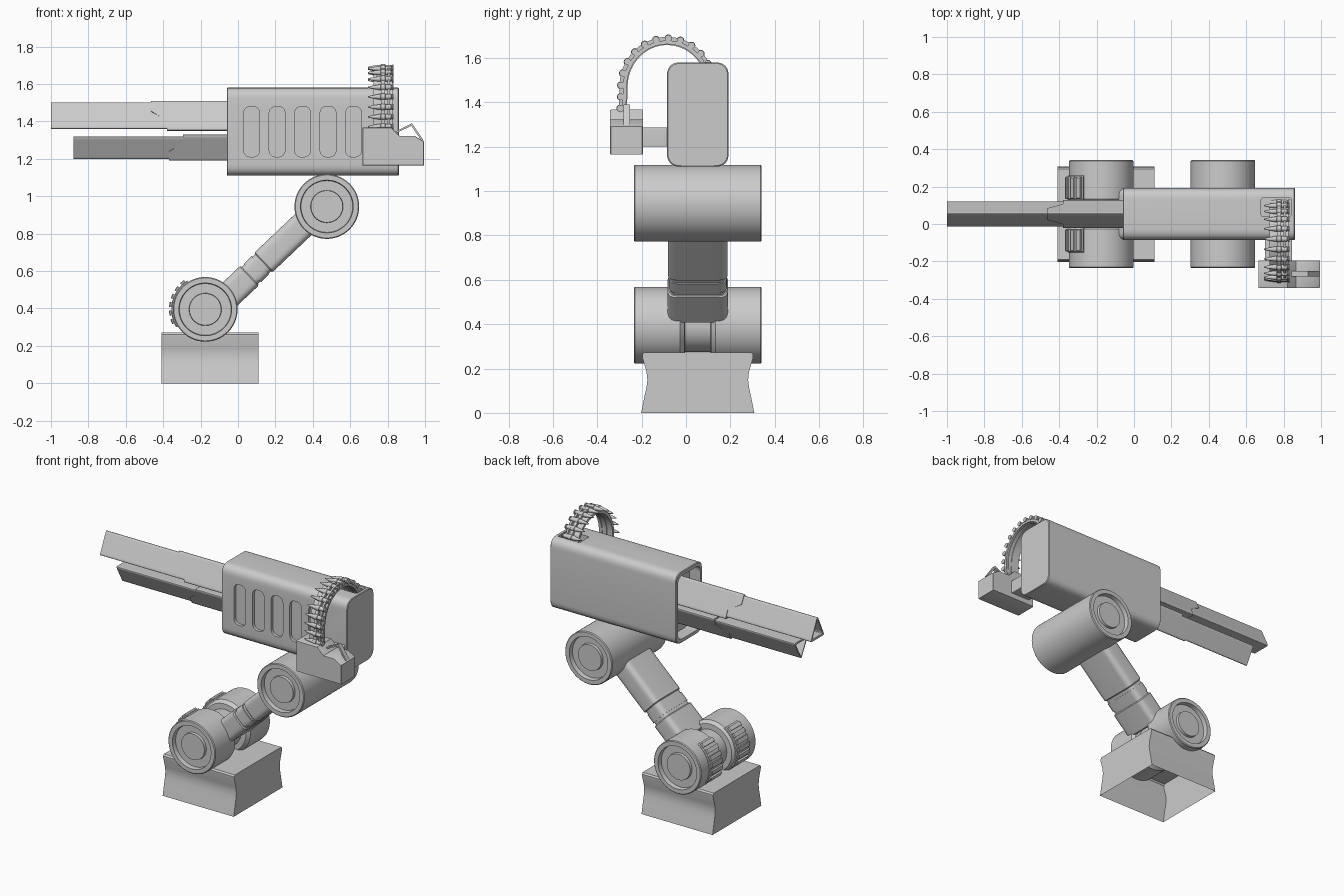
import bpy, bmesh
from math import sin, cos, pi, radians
from mathutils import Vector

if "Cube" in bpy.data.objects:
    bpy.data.objects.remove(bpy.data.objects["Cube"])

CY = 0.053  # centre line of the arm and gun


def loft(name, rings, closed=True, caps=(True, True), bm=None):
    """Skin a list of point rings; with bm given, add to it instead of making an object."""
    own = bm is None
    bm = bm or bmesh.new()
    vr = [[bm.verts.new(p) for p in r] for r in rings]
    n = len(rings[0])
    for a, b in zip(vr, vr[1:]):
        for i in range(n if closed else n - 1):
            j = (i + 1) % n
            bm.faces.new((a[i], a[j], b[j], b[i]))
    for use, ring in zip(caps, (vr[0], vr[-1])):
        if use:
            bm.faces.new(ring)
    return finish(name, bm) if own else None


def finish(name, bm):
    bmesh.ops.recalc_face_normals(bm, faces=bm.faces)
    me = bpy.data.meshes.new(name)
    bm.to_mesh(me)
    bm.free()
    ob = bpy.data.objects.new(name, me)
    bpy.context.collection.objects.link(ob)
    return ob


def rounded(pts, d, n=6):
    """Polygon with every corner softened over distance d."""
    out, pts = [], [Vector(p) for p in pts]
    for i, p in enumerate(pts):
        a = p + (pts[i - 1] - p).normalized() * d
        b = p + (pts[(i + 1) % len(pts)] - p).normalized() * d
        for k in range(n + 1):
            t = k / n
            out.append(a * (1 - t) ** 2 + p * 2 * t * (1 - t) + b * t * t)
    return out


def rrect(a0, a1, b0, b1, d):
    return rounded([(a0, b0), (a1, b0), (a1, b1), (a0, b1)], d)


def lathe(name, prof, axis, centre, n=48, bm=None):
    """Spin (radius, position) pairs around the x or y axis; centre is (other, z)."""
    rings = []
    for r, p in prof:
        ring = []
        for i in range(n):
            t = 2 * pi * i / n
            u, z = centre[0] + r * cos(t), centre[1] + r * sin(t)
            ring.append((u, p, z) if axis == 'y' else (p, u, z))
        rings.append(ring)
    return loft(name, rings, bm=bm)


def cut(ob, cutter):
    m = ob.modifiers.new("cut", 'BOOLEAN')
    m.operation, m.solver, m.object = 'DIFFERENCE', 'EXACT', cutter
    bpy.context.view_layer.objects.active = ob
    bpy.ops.object.modifier_apply(modifier=m.name)
    bpy.data.objects.remove(cutter)


# Base: waisted shell, open underneath
half = [(.255, 0), (.24, .075), (.231, .115), (.227, .15), (.231, .185), (.25, .25), (.25, .262), (.242, .272)]
prof = [(CY - w, z) for w, z in half] + [(CY + w, z) for w, z in reversed(half)]
loft("base", [[(x, y, z) for y, z in prof] for x in (-.41, .11)], closed=False)

# Joint drums with recessed end discs
R, Y = .173, .288
end = [(.004, Y - .012), (.085, Y - .012), (.087, Y - .03), (.138, Y - .03), (.141, Y), (R - .005, Y), (R, Y - .005)]
LOW, UP = (-.175, .395), (.475, .945)
full = [(r, CY + y) for r, y in end] + [(r, CY - y) for r, y in reversed(end)]
lathe("upper_joint", full, 'y', UP, 64)
inner = [(R, .08), (R - .018, .06), (.11, .058), (.004, .058)]
for s, side in ((-1, "front"), (1, "back")):
    lathe("lower_drum_" + side, [(r, CY + s * y) for r, y in end + inner], 'y', LOW, 64)

    # Ribbed grip pad on the drum
    def arc_block(bm, a0, a1, r, y0, y1, steps):
        rings = []
        for k in range(steps + 1):
            a = radians(a0 + (a1 - a0) * k / steps)
            rings.append([(LOW[0] + q * cos(a), CY + s * y, LOW[1] + q * sin(a))
                          for q, y in ((.15, y0), (r - .005, y0), (r, y0 + .006), (r, y1 - .006), (r - .005, y1), (.15, y1))])
        loft("", rings, bm=bm)
    bm = bmesh.new()
    arc_block(bm, 122, 212, .182, .075, .205, 16)
    for k in range(6):
        arc_block(bm, 126 + 14 * k, 134 + 14 * k, .194, .08, .2, 2)
    finish("grip_pad_" + side, bm)
lathe("lower_hub", [(.12, CY - .07), (.12, CY + .07)], 'y', LOW)

# Arm: sleeve, neck and upper strut along a tilted axis
A = radians(43.5)


def arm_ring(s, h, w):
    return [(s * cos(A) - v * sin(A), y, .517 + s * sin(A) + v * cos(A))
            for y, v in rrect(CY - w, CY + w, -h, h, .04)]


loft("arm_sleeve", [arm_ring(-.09, .066, .13), arm_ring(-.082, .072, .136), arm_ring(.08, .072, .136), arm_ring(.086, .067, .131)])
loft("arm_neck", [arm_ring(.05, .063, .127), arm_ring(.22, .063, .127)])
loft("arm_collar", [arm_ring(.105, .067, .131), arm_ring(.165, .067, .131)])
loft("arm_strut", [arm_ring(.186, .066, .13), arm_ring(.192, .071, .135), arm_ring(.56, .071, .135)])

# Housing with barrel mouth, side vents and belt feed opening
hx = [(-.06, .004), (-.056, 0), (.856, 0), (.86, .004)]
housing = loft("housing", [[(x, y, z) for y, z in rrect(-.086 + i, .192 - i, 1.11 + i, 1.58 - i, .06)] for x, i in hx])
cut(housing, loft("mouth_cutter", [[(x, y, z) for y, z in rrect(-.064, .17, 1.135, 1.555, .05)] for x in (-.2, .02)]))
for k in range(5):
    x = .03 + .1362 * k
    cut(housing, loft("vent_cutter", [[(px, y, pz) for px, pz in rrect(x, x + .086, 1.21, 1.48, .042)] for y in (-.2, -.066)]))
cut(housing, loft("feed_cutter", [[(px, py, z) for px, py in rrect(.68, .84, .04, .14, .012)] for z in (1.53, 1.7)]))


# Barrels: hollow rounded triangles, the lower one upside down
def triangle(base, apex, w):
    pts = rounded([(-1, 0), (1, 0), (0, 1)], .18, 5)
    top, wide = max(p.y for p in pts), max(p.x for p in pts)
    pts = [(p.x / wide, p.y / top) for p in pts]
    fine = []
    for p, q in zip(pts, pts[1:] + pts[:1]):
        n = 24 if abs(p[0] - q[0]) + abs(p[1] - q[1]) > .5 else 1
        fine += [(p[0] + (q[0] - p[0]) * k / n, p[1] + (q[1] - p[1]) * k / n) for k in range(n)]
    return [(y * w, base + t * (apex - base), t) for y, t in fine]


def tri_ring(tri, x, scale=1):
    zm = tri[0][1] + (max(tri, key=lambda p: p[2])[1] - tri[0][1]) * .38
    return [(x(t) if callable(x) else x, CY + y * scale, zm + (z - zm) * scale) for y, z, t in tri]


for name, tip, back, fore, base, apex in (("upper", -1, -.38, -.465, 1.36, 1.50),
                                          ("lower", -.88, -.295, -.37, 1.32, 1.20)):
    tri = triangle(base, apex, .066)
    loft(name + "_barrel", [tri_ring(tri, .0), tri_ring(tri, tip), tri_ring(tri, tip, .78), tri_ring(tri, tip + .3, .78)])
    up = .01 if apex > base else -.01
    big = triangle(base - up, apex + up, .074)

    # Stepped muzzle end of the sleeve, longer towards the apex
    def step(t, back=back, fore=fore):
        return back + (fore - back) * min(1, max(0, (t - .34) / .32))
    loft(name + "_sleeve", [tri_ring(big, .03), tri_ring(big, step), tri_ring(big, step, .8)], caps=(True, False))

# Ammunition box, its bracket and its latch
box = [(.665, 1.165), (.995, 1.165), (.995, 1.292), (.945, 1.322), (.865, 1.322), (.82, 1.367), (.665, 1.367)]
ys = [(-.342, .004), (-.338, 0), (-.198, 0), (-.194, .004)]
bx, bz = .82, 1.26
loft("ammo_box", [[(x + (bx - x) * i * 4, y, z + (bz - z) * i * 4) for x, z in box] for y, i in ys])
loft("box_bracket", [[(x, y, z) for x, z in rrect(.7, .845, 1.2, 1.287, .006)] for y in (-.21, -.07)])
latch = [(.84, 1.345), (.93, 1.39), (.993, 1.298), (.98, 1.298), (.927, 1.376), (.85, 1.34)]
loft("box_latch", [[(x, y, z) for x, z in latch] for y in (-.282, -.252)])

# Ammunition belt path in the yz plane: short rise, then an arch into the housing
path = [Vector((-.285, 1.35)), Vector((-.283, 1.39)), Vector((-.281, 1.43))]
path += [Vector((-.085 + .195 * cos(radians(a)), 1.47 + .205 * sin(radians(a)))) for a in range(180, 9, -5)]
tang = [(path[min(i + 1, len(path) - 1)] - path[max(i - 1, 0)]).normalized() for i in range(len(path))]
norm = [Vector((-t.y, t.x)) for t in tang]  # points outwards


def strap(name, x0, x1, o0, o1):
    loft(name, [[(x, *(p + n * o)) for x, o in ((x0, o0), (x1, o0), (x1, o1), (x0, o1))] for p, n in zip(path, norm)])


strap("belt_strap", .725, .825, -.013, .004)
strap("belt_link_left", .765, .785, -.017, .02)
strap("belt_link_right", .80, .812, -.017, .02)

# Cartridges spaced evenly along the belt
bm = bmesh.new()
shell = [(.003, .695), (.008, .715), (.0125, .745), (.0145, .752), (.0145, .762), (.0175, .764), (.0175, .786),
         (.0145, .788), (.0145, .818), (.011, .82), (.011, .824), (.0155, .826), (.0155, .831)]
walk, gap = 0.03, .052
for i in range(1, len(path)):
    seg = (path[i] - path[i - 1]).length
    walk += seg
    if walk >= gap:
        walk -= gap
        c = path[i] - tang[i] * walk + norm[i] * .013
        lathe("", shell, 'x', c, 12, bm)
finish("cartridges", bm)

# Smooth shading with crisp edges
bpy.ops.object.select_all(action='SELECT')
bpy.ops.object.shade_smooth_by_angle(angle=radians(32))
